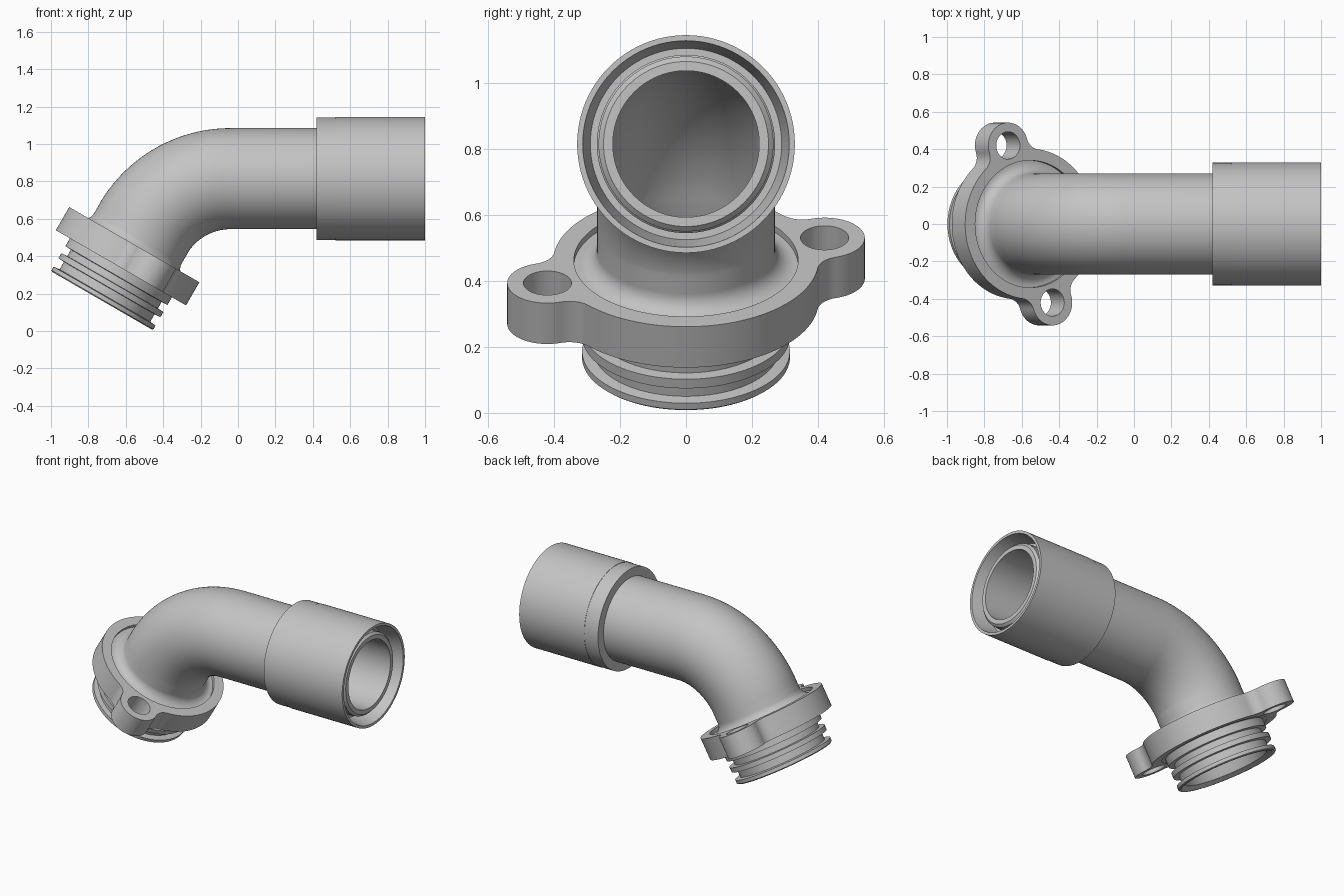
import bpy, bmesh
from math import sin, cos, pi, atan2, acos, radians
from mathutils import Vector, Matrix

cube = bpy.data.objects.get("Cube")
if cube:
    bpy.data.objects.remove(cube, do_unlink=True)

grey = bpy.data.materials.new("light_grey")
grey.use_nodes = True
grey.diffuse_color = (0.55, 0.55, 0.55, 1)
grey.node_tree.nodes["Principled BSDF"].inputs["Base Color"].default_value = (0.55, 0.55, 0.55, 1)

# Centre line: tilted straight, 60 degree bend, level straight
FOOT = Vector((-0.7275, 0, 0.1625))
TILT = radians(30)
BEND = 0.54
START = 0.441
END = START + BEND * pi / 3
HUB = Vector((-0.04, 0, 0.275))
SEGMENTS = 96


def frame(s):
    """Point on the centre line and its tilt from vertical at arc length s."""
    if s <= START:
        return FOOT + s * Vector((sin(TILT), 0, cos(TILT))), TILT
    if s >= END:
        return HUB + Vector((s - END, 0, BEND)), pi / 2
    a = TILT + (s - START) / BEND
    return HUB + BEND * Vector((-cos(a), 0, sin(a))), a


def finish(obj):
    obj.data.materials.clear()
    obj.data.materials.append(grey)
    bpy.ops.object.select_all(action='DESELECT')
    obj.select_set(True)
    bpy.context.view_layer.objects.active = obj
    bpy.ops.object.shade_smooth_by_angle(angle=radians(30))


def sweep(name, profile):
    """Closed (arc length, radius) profile turned around the centre line."""
    bm = bmesh.new()
    rings = []
    for s, r in profile:
        p, a = frame(s)
        u = Vector((cos(a), 0, -sin(a)))
        v = Vector((0, 1, 0))
        rings.append([bm.verts.new(p + r * (cos(t) * u + sin(t) * v))
                      for t in (2 * pi * i / SEGMENTS for i in range(SEGMENTS))])
    for k, ring in enumerate(rings):
        nxt = rings[(k + 1) % len(rings)]
        for i in range(SEGMENTS):
            j = (i + 1) % SEGMENTS
            bm.faces.new((ring[i], ring[j], nxt[j], nxt[i]))
    bmesh.ops.recalc_face_normals(bm, faces=bm.faces)
    mesh = bpy.data.meshes.new(name)
    bm.to_mesh(mesh)
    bm.free()
    obj = bpy.data.objects.new(name, mesh)
    bpy.context.collection.objects.link(obj)
    finish(obj)


def arc(centre, r, a0, a1, n):
    return [Vector((centre[0] + r * cos(a0 + (a1 - a0) * i / n),
                    centre[1] + r * sin(a0 + (a1 - a0) * i / n))) for i in range(n + 1)]


# Elbow tube: ribbed spigot, recessed root fillet, bend, bore
OUTER, BORE = 0.27, 0.222
LIP, GROOVE = 0.315, 0.28
bend_steps = [START + (END - START) * i / 32 for i in range(33)]
spigot = [(0, 0.295), (0, 0.308), (0.006, LIP), (0.028, LIP), (0.032, GROOVE), (0.078, GROOVE),
          (0.08, LIP), (0.112, LIP), (0.114, GROOVE), (0.153, GROOVE),
          (0.155, LIP), (0.205, LIP), (0.205, 0.36), (0.325, 0.36)]
fillet = [(p.y, p.x) for p in arc((0.33, 0.385), 0.06, -pi / 2, -pi, 10)]
mouth = END + 1.01
tip = [(mouth - 0.05, OUTER), (mouth - 0.045, 0.265), (mouth - 0.015, 0.265),
       (mouth, 0.25), (mouth, BORE)]
bore = [(s, BORE) for s in reversed(bend_steps)] + [(0.15, BORE), (0.02, 0.262)]
sweep("elbow_tube", spigot + fillet + [(s, OUTER) for s in bend_steps] + tip + bore)

# Socket sleeve around the level end
sleeve = [(0.42, 0.26), (0.42, 0.328), (0.52, 0.328), (0.52, 0.33), (1, 0.33),
          (1, 0.313), (0.88, 0.29), (0.88, 0.26)]
sweep("socket_sleeve", [(END + 0.04 + x, r) for x, r in sleeve])

# Flange outline: disc with two filleted ears on opposite sides
DISC, EAR, FILLET = 0.402, 0.122, 0.08
ear_pos = Vector((-0.137, 0.42))
d = ear_pos.length
phi = atan2(ear_pos.y, ear_pos.x)
g = DISC + FILLET
alpha = acos((d * d + g * g - (EAR + FILLET) ** 2) / (2 * d * g))
fx, fy = g * cos(alpha), g * sin(alpha)
theta = atan2(-fy, fx - d)
half = (arc((fx, -fy), FILLET, pi - alpha, theta + pi, 12)
        + arc((d, 0), EAR, theta, -theta, 32)[1:]
        + arc((fx, fy), FILLET, -theta - pi, alpha - pi, 12)[1:]
        + arc((0, 0), DISC, alpha, pi - alpha, 48)[1:-1])
outline = [Matrix.Rotation(phi + turn, 2) @ p for turn in (0, pi) for p in half]

# Flange plate: outline with centre opening and bolt holes, extruded
curve = bpy.data.curves.new("mounting_flange", 'CURVE')
curve.dimensions = '2D'
curve.fill_mode = 'BOTH'
curve.extrude = 0.0715
loops = [outline, arc((0, 0), 0.34, 0, 2 * pi, SEGMENTS)[:-1]]
loops += [arc(c, 0.073, 0, 2 * pi, 40)[:-1] for c in (ear_pos, -ear_pos)]
for loop in loops:
    spline = curve.splines.new('POLY')
    spline.points.add(len(loop) - 1)
    for pt, p in zip(spline.points, loop):
        pt.co = (p.x, p.y, 0, 1)
    spline.use_cyclic_u = True
flange = bpy.data.objects.new("mounting_flange", curve)
bpy.context.collection.objects.link(flange)
flange.location = frame(0.2745)[0]
flange.rotation_euler = (0, TILT, 0)
bpy.ops.object.select_all(action='DESELECT')
flange.select_set(True)
bpy.context.view_layer.objects.active = flange
bpy.ops.object.convert(target='MESH')
flange = bpy.context.view_layer.objects.active
bm = bmesh.new()
bm.from_mesh(flange.data)
bmesh.ops.remove_doubles(bm, verts=bm.verts, dist=0.0005)
bmesh.ops.recalc_face_normals(bm, faces=bm.faces)
bm.to_mesh(flange.data)
bm.free()
finish(flange)
